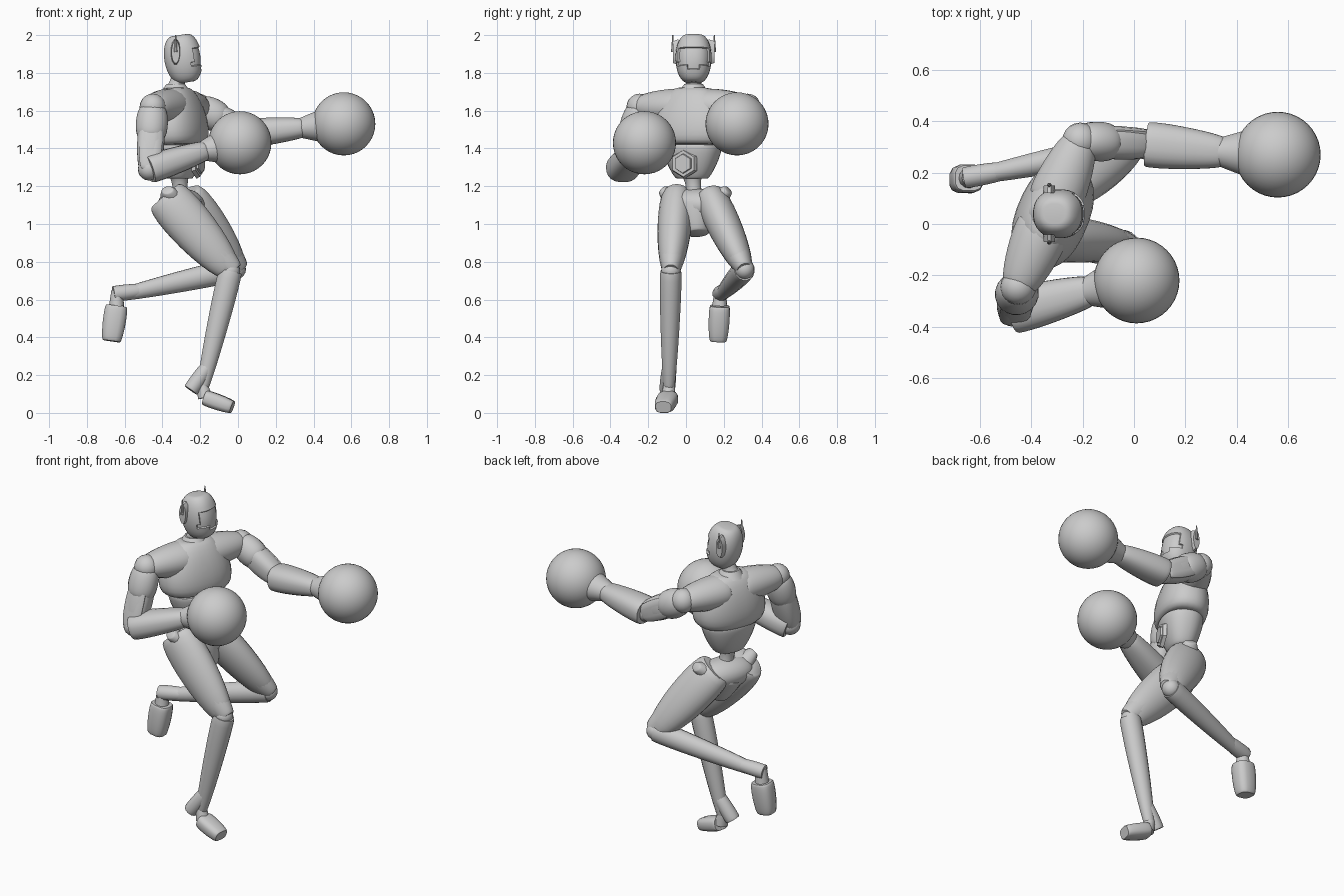
import bpy, bmesh, math
from mathutils import Vector

if "Cube" in bpy.data.objects:
    bpy.data.objects.remove(bpy.data.objects["Cube"])

gray = bpy.data.materials.new("plain gray")
gray.use_nodes = True
gray.diffuse_color = (.6, .6, .6, 1)
gray.node_tree.nodes["Principled BSDF"].inputs["Base Color"].default_value = gray.diffuse_color

UP = Vector((0, 0, 1))
FORWARD = Vector((1, 0, 0))
OUTWARD = Vector((0, 1, 0))


def point(x, y, z):
    return Vector((x, y, z))


def finish(name, bm, angle=40):
    bmesh.ops.recalc_face_normals(bm, faces=bm.faces)
    mesh = bpy.data.meshes.new(name)
    bm.to_mesh(mesh)
    bm.free()
    mesh.materials.append(gray)
    part = bpy.data.objects.new(name, mesh)
    bpy.context.collection.objects.link(part)
    bpy.ops.object.select_all(action='DESELECT')
    part.select_set(True)
    bpy.context.view_layer.objects.active = part
    bpy.ops.object.shade_smooth_by_angle(angle=math.radians(angle))


def skin(base, tip, start, end, bulge=0, depth=1, front=FORWARD, sides=20, square=2, steps=12):
    """Tapered superellipse tube whose radius swells by an elliptic bulge between its ends."""
    bm = bmesh.new()
    axis = (tip - base).normalized()
    across = axis.cross(front).normalized()
    ahead = across.cross(axis) * depth
    previous = None
    for step in range(steps + 1):
        swing = math.pi * step / steps
        t = (1 - math.cos(swing)) / 2
        radius = start + (end - start) * t + bulge * math.sin(swing)
        ring = []
        for i in range(sides):
            turn = math.tau * (i + .5) / sides
            x, y = (math.copysign(abs(c) ** (2 / square), c) for c in (math.cos(turn), math.sin(turn)))
            ring.append(bm.verts.new(base.lerp(tip, t) + (across * x + ahead * y) * radius))
        if previous:
            for i in range(sides):
                j = (i + 1) % sides
                bm.faces.new((previous[i], previous[j], ring[j], ring[i]))
        else:
            bm.faces.new(ring)
        previous = ring
    bm.faces.new(previous)
    bmesh.ops.recalc_face_normals(bm, faces=bm.faces)
    return bm


def limb(name, *shape, **options):
    finish(name, skin(*shape, **options))


def ball(name, center, radius, segments=20):
    bm = bmesh.new()
    bmesh.ops.create_uvsphere(bm, u_segments=segments, v_segments=segments // 2, radius=radius)
    bmesh.ops.translate(bm, verts=bm.verts, vec=center)
    finish(name, bm, angle=60)


# Body frame, turned about the vertical axis
face = Vector((.92, -.39, 0))
side = UP.cross(face)
spine = point(-.33, .04, 0)
chest_base = spine + UP * 1.42 + face * .02
neck_base = spine + UP * 1.72
shoulder_center = spine + UP * 1.62
pelvis = point(-.3, .05, 1.1)

# Torso
limb("chest", chest_base, neck_base, .17, .08, bulge=.08, depth=.65, front=face, sides=28, square=2.3)
limb("abdomen", chest_base - UP * .18, chest_base, .08, .155,
     bulge=.02, depth=.75, front=face, sides=28, square=2.3)
limb("collar", neck_base - UP * .02, neck_base + UP * .02, .08, .05, steps=2)
limb("neck", neck_base, neck_base + UP * .1 + FORWARD * .03, .05, .05, bulge=-.01)
limb("waist", pelvis, chest_base - UP * .15, .07, .07, bulge=-.03, front=face)

# Hexagonal belly plate
belly = spine + UP * 1.32 + face * .12
limb("belly_plate", belly, belly + face * .02, .08, .07, front=UP, sides=6, steps=1)
limb("belly_button", belly, belly + face * .03, .06, .05, front=UP, sides=6, steps=1)

# Head with an inset visor
chin, crown = point(-.27, .04, 1.75), point(-.31, .04, 2)
head = skin(chin, crown, .035, .04, bulge=.058, depth=1.05, sides=28, square=2.3, steps=16)
visor = [f for f in head.faces if f.normal.x > .4 and 1.83 < f.calc_center_median().z < 1.93]
bmesh.ops.inset_region(head, faces=visor, thickness=.004, depth=-.008)
finish("head", head)

# Ear pods and antennae
for word, sign in (("near", -1), ("far", 1)):
    ear = point(-.33, .04, 1.91) + OUTWARD * sign * .08
    outer = ear + OUTWARD * sign * .03
    limb(word + "_ear_pod", ear, outer, .026, .022, depth=2.7, front=UP, sides=12, steps=1)
    limb(word + "_antenna", outer, outer + UP * .09, .01, .003, sides=8, steps=1)

# Arms: side sign, elbow, wrist, glove centre
arms = {
    "guard": (-1, point(-.47, -.34, 1.29), point(-.17, -.26, 1.39), point(.01, -.22, 1.43)),
    "lead": (1, point(.05, .31, 1.48), point(.35, .28, 1.51), point(.56, .27, 1.53)),
}
for word, (sign, elbow, wrist, glove) in arms.items():
    shoulder = shoulder_center + side * sign * .31
    front = UP if sign > 0 else FORWARD
    limb(word + "_shoulder", shoulder_center + side * sign * .05, shoulder, .1, .06,
         bulge=.02, depth=.9, front=UP)
    ball(word + "_shoulder_joint", shoulder, .07)
    limb(word + "_upper_arm_cap", shoulder, shoulder.lerp(elbow, .5), .05, .055,
         bulge=.025, depth=1.1, front=front)
    limb(word + "_upper_arm", shoulder.lerp(elbow, .3), elbow, .055, .045,
         bulge=.015, depth=1.1, front=front, square=2.6)
    # Raised rail on the outside of the upper arm
    rail = OUTWARD * sign * .04
    limb(word + "_upper_arm_rail", shoulder.lerp(elbow, .15) + rail, elbow + rail, .015, .015,
         bulge=.01, depth=2.5, front=front, sides=12, square=3)
    ball(word + "_elbow_joint", elbow, .06)
    limb(word + "_forearm", elbow, wrist, .085, .055, bulge=.012, depth=.85, front=UP, square=2.4)
    limb(word + "_glove_cuff", wrist.lerp(glove, -.1), wrist.lerp(glove, .4), .055, .09,
         depth=.95, front=UP, sides=28, steps=6)
    ball(word + "_glove", glove, .167, segments=40)

# Pelvis
limb("pelvis", pelvis - side * .15, pelvis + side * .15, .05, .05, bulge=.06, depth=.8, front=UP)
limb("crotch", pelvis, point(-.25, .06, .95), .11, .06, bulge=.01, front=face)

# Legs: side sign, knee, ankle, heel, toe, foot thickness, shin front, foot front
legs = {
    "standing": (-1, point(-.04, -.08, .75), point(-.19, -.09, .12), point(-.25, -.1, .12),
                 point(-.03, -.12, .03), .75, FORWARD, UP),
    "lifted": (1, point(-.01, .31, .76), point(-.64, .18, .62), point(-.66, .18, .63),
               point(-.67, .17, .38), 1.1, -UP, FORWARD),
}
for word, (sign, knee, ankle, heel, toe, thickness, front, instep) in legs.items():
    hip = pelvis + side * sign * .11
    limb(word + "_hip_bump", hip + UP * .02, pelvis + side * sign * .19 + UP * .08, .06, .03,
         bulge=.01, depth=.8, front=UP, sides=12)
    limb(word + "_thigh", hip.lerp(knee, -.14), knee, .07, .035, bulge=.035, depth=1.35, sides=24)
    limb(word + "_thigh_guard", hip.lerp(knee, .6), knee + FORWARD * .02, .075, .04,
         bulge=.008, depth=1.2)
    ball(word + "_knee_joint", knee, .052)
    limb(word + "_shin", knee, ankle, .055, .025, bulge=.01, depth=1.1, front=front, sides=16)
    limb(word + "_heel", knee.lerp(ankle, .8), heel, .035, .04, bulge=.005, front=front, sides=12)
    foot_base = ankle.lerp(toe, .1) - UP * .03
    limb(word + "_ankle", ankle + UP * .03, foot_base, .03, .04, front=front, sides=12, steps=2)
    limb(word + "_foot", foot_base, toe, .05, .042, bulge=.01, depth=thickness, front=instep,
         sides=12, square=3)
